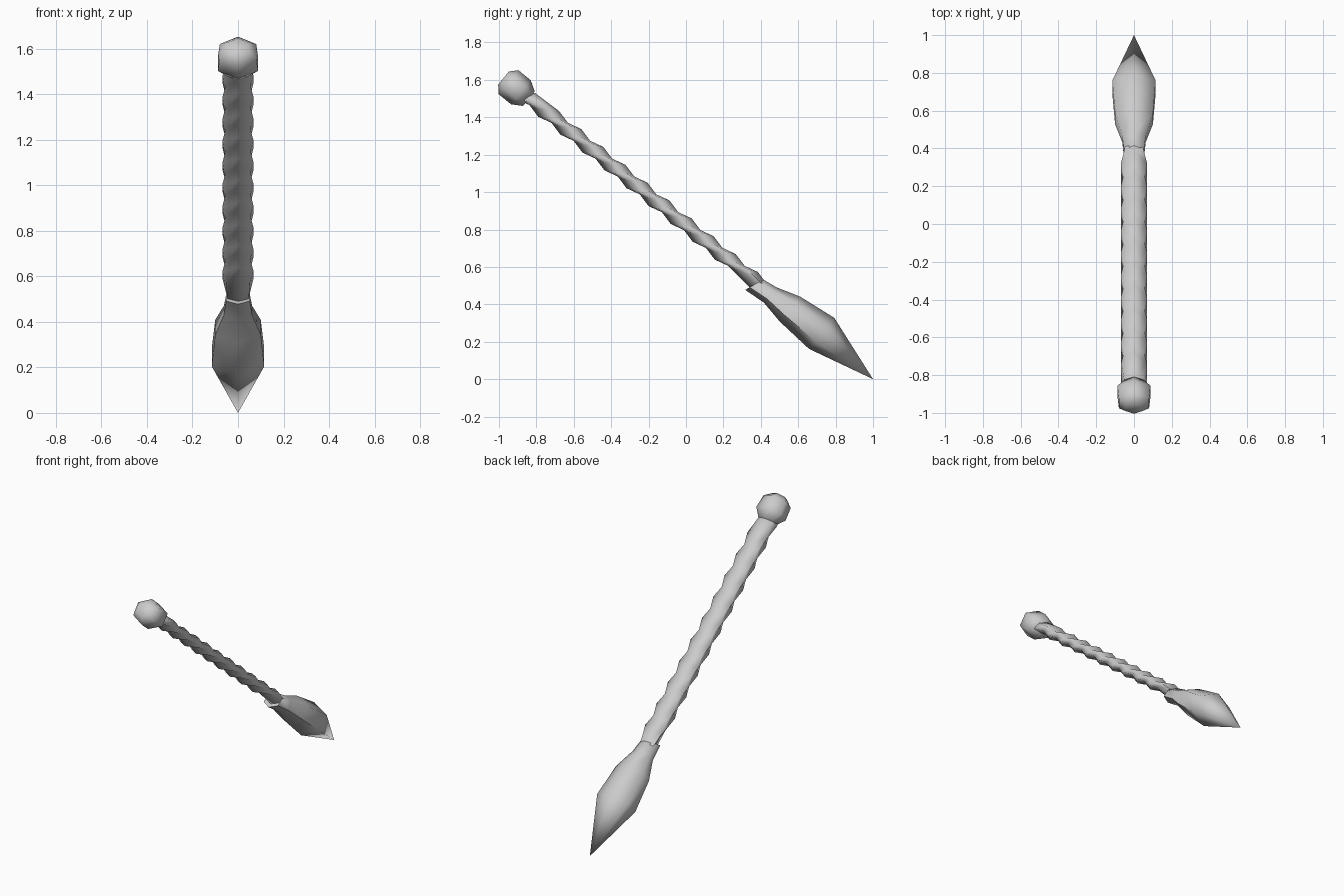
import bpy, bmesh, math
from mathutils import Vector

if "Cube" in bpy.data.objects:
    bpy.data.objects.remove(bpy.data.objects["Cube"])

# shared axis: runs down from the knob to the point; normal faces up and back
ANG = math.atan2(0.63, 0.775)
AXIS = Vector((0, math.cos(ANG), -math.sin(ANG)))
NORM = Vector((0, math.sin(ANG), math.cos(ANG)))
SHAPE = [(0, 1), (1, 0.5), (1, -0.5), (0, -1), (-1, -0.5), (-1, 0.5)]


def loft(name, rings, tip=None):
    """Skin six-sided rings (y, z, half width, half height, slant along axis)."""
    bm = bmesh.new()
    loops = []
    for y, z, w, h, slant in rings:
        c = Vector((0, y, z))
        loops.append([bm.verts.new(c + Vector((w * u, 0, 0)) + NORM * h * v + AXIS * slant * v)
                      for u, v in SHAPE])
    for a, b in zip(loops, loops[1:]):
        for i in range(6):
            j = (i + 1) % 6
            bm.faces.new((a[i], a[j], b[j], b[i]))
    bm.faces.new(loops[0])
    if tip:
        t = bm.verts.new(tip)
        for i in range(6):
            bm.faces.new((loops[-1][i], loops[-1][(i + 1) % 6], t))
    else:
        bm.faces.new(loops[-1])
    bmesh.ops.recalc_face_normals(bm, faces=bm.faces)
    me = bpy.data.meshes.new(name)
    bm.to_mesh(me)
    bm.free()
    ob = bpy.data.objects.new(name, me)
    bpy.context.collection.objects.link(ob)
    bpy.context.view_layer.objects.active = ob
    ob.select_set(True)
    bpy.ops.object.shade_smooth_by_angle(angle=math.radians(65))
    ob.select_set(False)
    return ob


# twisted shaft: slanted rings, alternately wide and narrow
shaft = [(-0.86, 1.515, 0.05, 0.045, 0.03)]
for i in range(-2, 18):
    k = i / 2
    wide = i % 2 == 0
    shaft.append((-0.675 + 0.118 * k, 1.37 - 0.0955 * k,
                  0.068 if wide else 0.054, 0.047 if wide else 0.028, 0.11))
shaft.append((0.40, 0.49, 0.045, 0.04, 0.03))
loft("twisted_shaft", shaft)

# blunt pointed head
loft("pointed_head", [
    (0.365, 0.505, 0.052, 0.052, 0.02),
    (0.45, 0.45, 0.062, 0.053, 0),
    (0.555, 0.375, 0.100, 0.086, 0),
    (0.725, 0.245, 0.115, 0.107, 0),
], tip=(0, 1.0, 0.0))

# faceted end knob
kc = Vector((0, -0.91, 1.556))
knob = []
for t, w, h in [(-0.085, 0.045, 0.045), (-0.05, 0.08, 0.083), (0.035, 0.088, 0.083), (0.09, 0.05, 0.05)]:
    p = kc + AXIS * t
    knob.append((p.y, p.z, w, h, 0))
loft("end_knob", knob)
